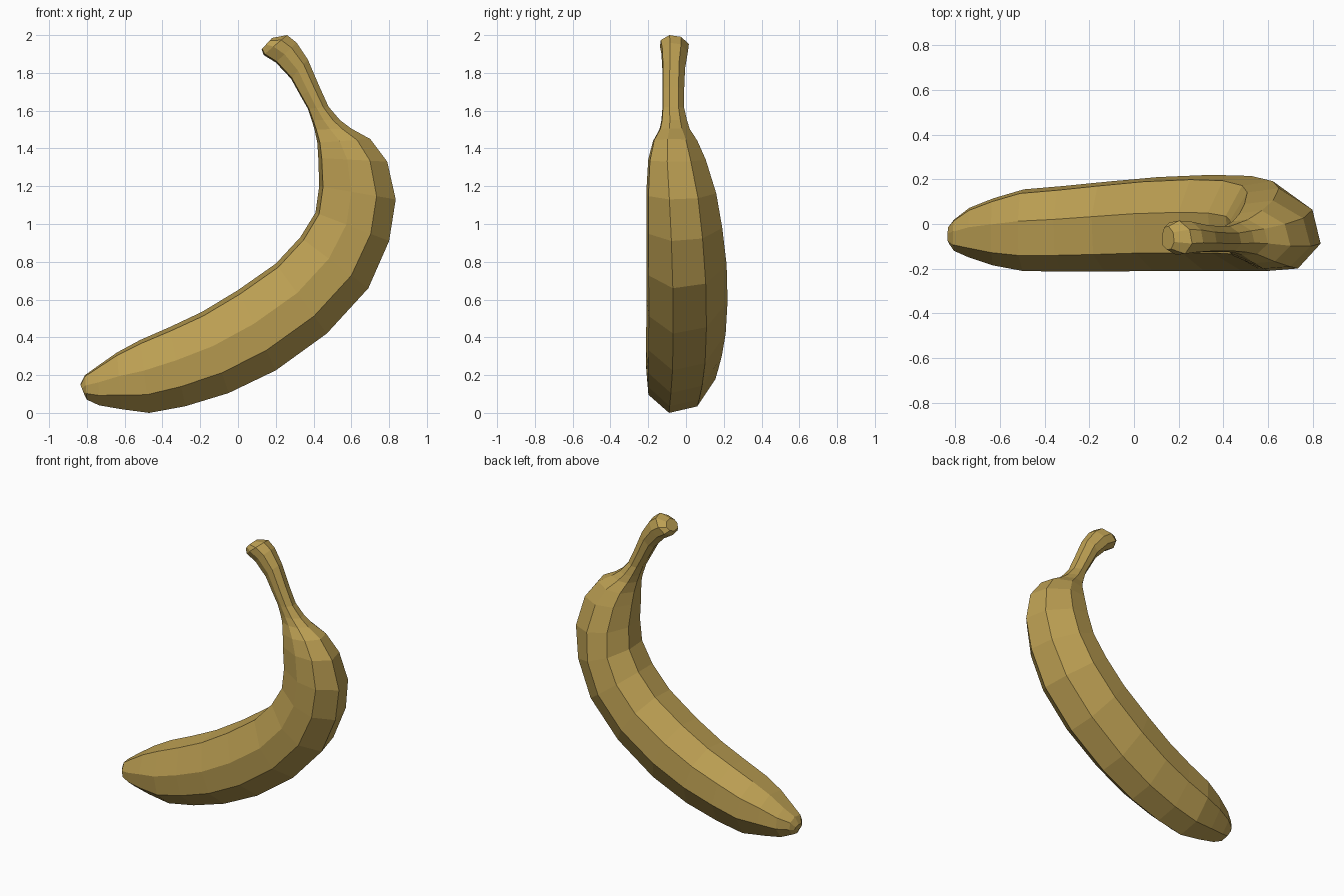
import bpy, bmesh

# Eight-sided cross-section: (across y 0..1, from inner curve 0 to outer curve 1)
section = [(.33, 1), (.03, .75), (0, .42), (.19, .05), (.61, 0), (.95, .19), (1, .54), (.74, .91)]

# Rings along the fruit: outer x, z, inner x, z, y min, y max
rings = [
    (-.815, .10, -.835, .15, -.09, -.01),   # blossom tip
    (-.80, .07, -.81, .20, -.12, .02),
    (-.735, .04, -.74, .25, -.15, .072),
    (-.62, .02, -.64, .32, -.185, .115),
    (-.47, 0, -.52, .385, -.21, .155),
    (-.28, .035, -.36, .455, -.213, .17),
    (-.05, .105, -.19, .535, -.213, .19),
    (.20, .225, .00, .65, -.21, .21),
    (.47, .42, .20, .79, -.21, .22),
    (.69, .66, .33, .93, -.21, .215),
    (.80, .91, .41, 1.06, -.21, .192),
    (.835, 1.13, .43, 1.20, -.21, .16),
    (.79, 1.33, .425, 1.35, -.20, .105),    # shoulder
    (.70, 1.45, .42, 1.43, -.175, .06),
    (.60, 1.505, .405, 1.50, -.14, .02),
    (.54, 1.55, .39, 1.55, -.13, .005),
    (.48, 1.62, .37, 1.61, -.125, -.01),    # stem
    (.43, 1.73, .33, 1.68, -.125, -.01),
    (.37, 1.87, .28, 1.77, -.125, -.005),
    (.31, 1.96, .20, 1.855, -.13, .01),
    (.26, 2.0, .135, 1.895, -.138, .015),
    (.18, 1.985, .125, 1.925, -.115, -.01), # cut end
]

# Loft the section through the rings and cap both ends
bm = bmesh.new()
loops = []
for ox, oz, ix, iz, y0, y1 in rings:
    loops.append([bm.verts.new((ix + (ox - ix) * t, y0 + (y1 - y0) * s, iz + (oz - iz) * t))
                  for s, t in section])
n = len(section)
for a, b in zip(loops, loops[1:]):
    for i in range(n):
        j = (i + 1) % n
        bm.faces.new((a[i], a[j], b[j], b[i]))
bm.faces.new(loops[0])
bm.faces.new(loops[-1])
bmesh.ops.recalc_face_normals(bm, faces=bm.faces)

mesh = bpy.data.meshes.new("banana")
bm.to_mesh(mesh)
bm.free()
banana = bpy.data.objects.new("banana", mesh)
bpy.context.collection.objects.link(banana)

# Yellow peel
peel = bpy.data.materials.new("peel")
peel.diffuse_color = (.5, .345, .085, 1)
mesh.materials.append(peel)
